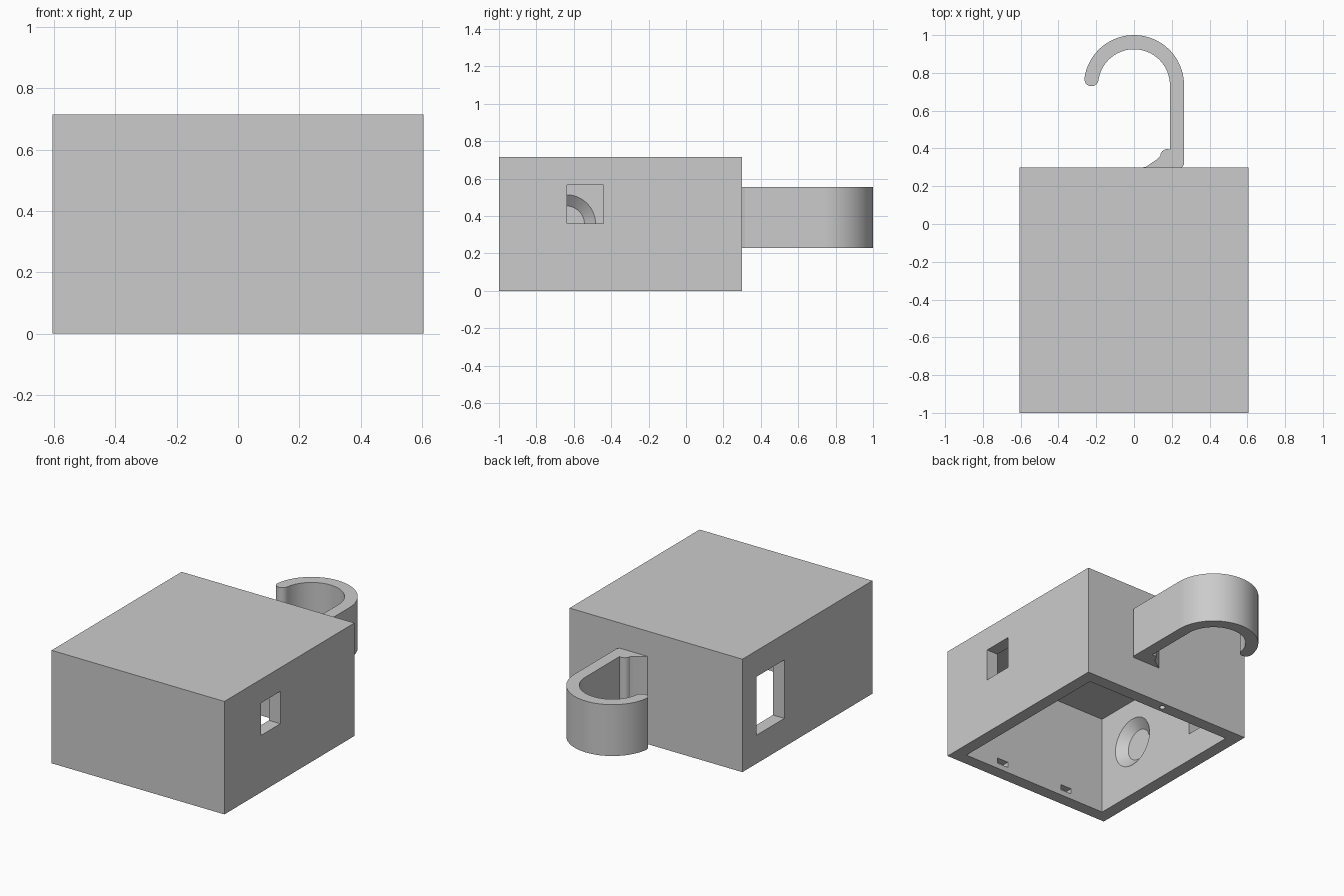
import bpy, bmesh, math
from mathutils import Matrix, Vector

cube = bpy.data.objects.get("Cube")
if cube:
    bpy.data.objects.remove(cube, do_unlink=True)

grey = bpy.data.materials.new("plain_grey")
grey.use_nodes = True
colour = (0.6, 0.6, 0.6, 1)
grey.diffuse_color = colour
grey.node_tree.nodes["Principled BSDF"].inputs["Base Color"].default_value = colour


def make(name, bm):
    bmesh.ops.recalc_face_normals(bm, faces=bm.faces)
    mesh = bpy.data.meshes.new(name)
    bm.to_mesh(mesh)
    bm.free()
    mesh.materials.append(grey)
    ob = bpy.data.objects.new(name, mesh)
    bpy.context.collection.objects.link(ob)
    return ob


def box(name, low, high):
    low, high = Vector(low), Vector(high)
    bm = bmesh.new()
    bmesh.ops.create_cube(bm, size=1, matrix=Matrix.Translation((low + high) / 2)
                          @ Matrix.Diagonal((high - low).to_4d()))
    return make(name, bm)


def cone(name, r1, r2, depth, matrix, sides=48):
    bm = bmesh.new()
    bmesh.ops.create_cone(bm, cap_ends=True, segments=sides, radius1=r1,
                          radius2=r2, depth=depth, matrix=matrix)
    return make(name, bm)


def cut(ob, cutter):
    mod = ob.modifiers.new("cut", "BOOLEAN")
    mod.operation = "DIFFERENCE"
    mod.solver = "EXACT"
    mod.object = cutter
    bpy.context.view_layer.objects.active = ob
    bpy.ops.object.modifier_apply(modifier=mod.name)
    bpy.data.objects.remove(cutter, do_unlink=True)


def smooth(ob):
    bpy.ops.object.select_all(action="DESELECT")
    ob.select_set(True)
    bpy.context.view_layer.objects.active = ob
    bpy.ops.object.shade_smooth_by_angle(angle=math.radians(30))


# Housing: box shell open underneath
W, FRONT, BACK, H, T = 0.605, -1.0, 0.3, 0.715, 0.08
shell = box("housing", (-W, FRONT, 0), (W, BACK, H))
cut(shell, box("cavity", (T - W, FRONT + T, -0.1), (W - T, BACK - T, H - T)))

# Side windows
cut(shell, box("small_window", (W - 0.2, -0.635, 0.36), (W + 0.1, -0.44, 0.565)))
cut(shell, box("tall_window", (-W - 0.1, -0.12, 0.18), (0.2 - W, 0.16, 0.55)))

# Snap slots inside the front wall
for x in (-0.245, 0.245):
    cut(shell, box("slot", (x - 0.04, FRONT + T - 0.04, 0.035),
                   (x + 0.04, FRONT + T + 0.05, 0.07)))

# Tapered round recess inside the side wall
cut(shell, cone("recess", 0.097, 0.157, 0.05,
                Matrix.Translation((T - W - 0.0249, -0.64, 0.357))
                @ Matrix.Rotation(math.pi / 2, 4, "Y")))

# Pin hole in the back rim
cut(shell, cone("pin_hole", 0.018, 0.018, 0.12,
                Matrix.Translation((0, BACK - T / 2, 0)), 16))
smooth(shell)

# Hook: flat profile extruded upward
CY, RO, RI, N = 0.735, 0.265, 0.19, 40


def arc(cx, cy, r, a, b, n):
    return [(cx + r * math.cos(a + (b - a) * i / n),
             cy + r * math.sin(a + (b - a) * i / n)) for i in range(n + 1)]


END = math.radians(172)
MID, HALF = (RO + RI) / 2, (RO - RI) / 2
profile = [(0.045, BACK - 0.01), (0.045, BACK), (0.255, BACK), (RO, BACK + 0.015)]
profile += arc(0, CY, RO, 0, END, N)
tip = (MID * math.cos(END), CY + MID * math.sin(END))
profile += arc(*tip, HALF, END, END + math.pi, 10)[1:-1]
profile += arc(0, CY, RI, END, 0, N)
profile += [(RI, 0.395)]
# Bracing fillet at the foot of the hook
profile += arc(0.175, 0.36, 0.036, math.pi / 2, math.pi, 6)
profile += [(0.125, 0.345)]

bm = bmesh.new()
face = bm.faces.new([bm.verts.new((x, y, 0.23)) for x, y in profile])
side = bmesh.ops.extrude_face_region(bm, geom=[face])
bmesh.ops.translate(bm, vec=(0, 0, 0.325),
                    verts=[v for v in side["geom"] if isinstance(v, bmesh.types.BMVert)])
smooth(make("hook", bm))
